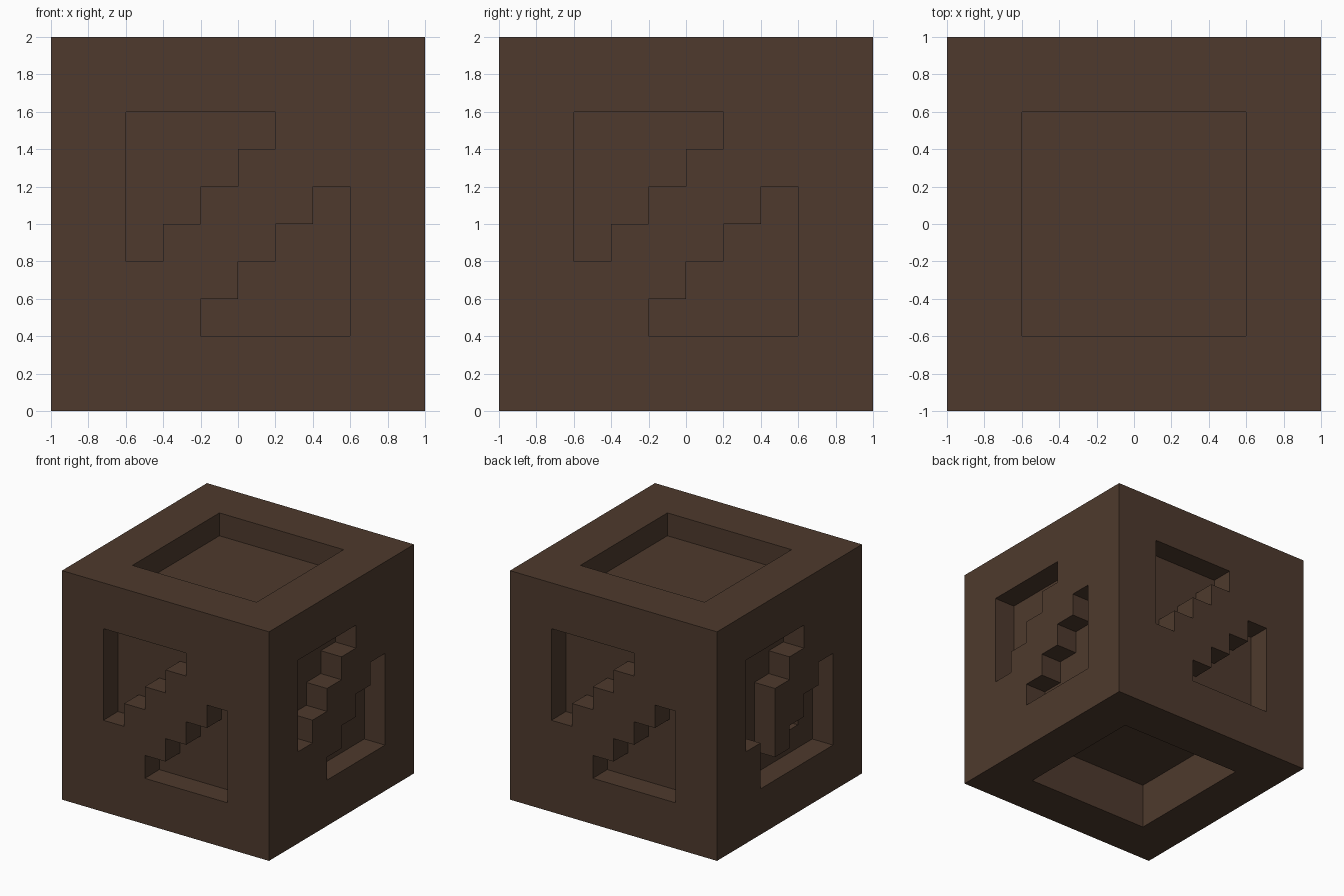
import bpy, bmesh, math
from mathutils import Matrix

old = bpy.data.objects.get("Cube")
if old:
    bpy.data.objects.remove(old, do_unlink=True)

STEP = 0.2
DEPTH = 0.2

# Single dark wood colour
wood = bpy.data.materials.new("dark_brown_wood")
wood.use_nodes = True
colour = (0.0762, 0.0423, 0.0262, 1)
wood.diffuse_color = colour
wood.node_tree.nodes["Principled BSDF"].inputs["Base Color"].default_value = colour


def prism(name, outline, near, far, side=0):
    """Extrude a (u, z) outline from y=near to y=far, turned to one of the four sides."""
    bm = bmesh.new()
    face = bm.faces.new([bm.verts.new((u, near, z)) for u, z in outline])
    moved = bmesh.ops.extrude_face_region(bm, geom=[face])["geom"]
    verts = [g for g in moved if isinstance(g, bmesh.types.BMVert)]
    bmesh.ops.translate(bm, verts=verts, vec=(0, far - near, 0))
    bmesh.ops.recalc_face_normals(bm, faces=bm.faces)
    bm.transform(Matrix.Rotation(side * math.pi / 2, 4, "Z"))
    mesh = bpy.data.meshes.new(name)
    bm.to_mesh(mesh)
    bm.free()
    mesh.materials.append(wood)
    obj = bpy.data.objects.new(name, mesh)
    bpy.context.collection.objects.link(obj)
    return obj


def rect(u0, u1, z0, z1):
    return [(u0, z0), (u1, z0), (u1, z1), (u0, z1)]


def carve(body, cutter):
    """Subtract the cutter from the body, then discard it."""
    cutter.hide_render = True
    mod = body.modifiers.new(cutter.name, "BOOLEAN")
    mod.operation = "DIFFERENCE"
    mod.solver = "EXACT"
    mod.object = cutter
    bpy.context.view_layer.objects.active = body
    bpy.ops.object.modifier_apply(modifier=mod.name)
    bpy.data.objects.remove(cutter, do_unlink=True)


# Solid crate body
crate = prism("crate_body", rect(-1, 1, 0, 2), -1, 1)

# Square recesses in the lid and the base (the base one is deeper)
carve(crate, prism("lid_recess", rect(-0.6, 0.6, 2 - DEPTH, 2.1), -0.6, 0.6))
carve(crate, prism("base_recess", rect(-0.6, 0.6, -0.1, 2 * DEPTH), -0.6, 0.6))

# Stepped pockets on either side of each diagonal brace
upper = [(-0.6, 1.6), (-0.6, 0.8)]
for i in range(4):
    u = -0.4 + STEP * i
    upper += [(u, 0.8 + STEP * i), (u, 1.0 + STEP * i)]
lower = [(-u, 2 - z) for u, z in upper]

for side in range(3):
    for label, outline in (("upper", upper), ("lower", lower)):
        carve(crate, prism(label + "_pocket", outline, -1.1, DEPTH - 1, side))

# Fourth side: the brace has a gap, so both pockets join
joined = upper[:3] + [(-0.4, 0.4)] + lower[:9] + upper[5:]
carve(crate, prism("joined_pocket", joined, -1.1, DEPTH - 1, 3))

# Small hole in the panel behind the broken brace
carve(crate, prism("panel_hole", rect(0.2, 0.4, 0.6, 0.8), -0.9, 2 * DEPTH - 1, 3))
